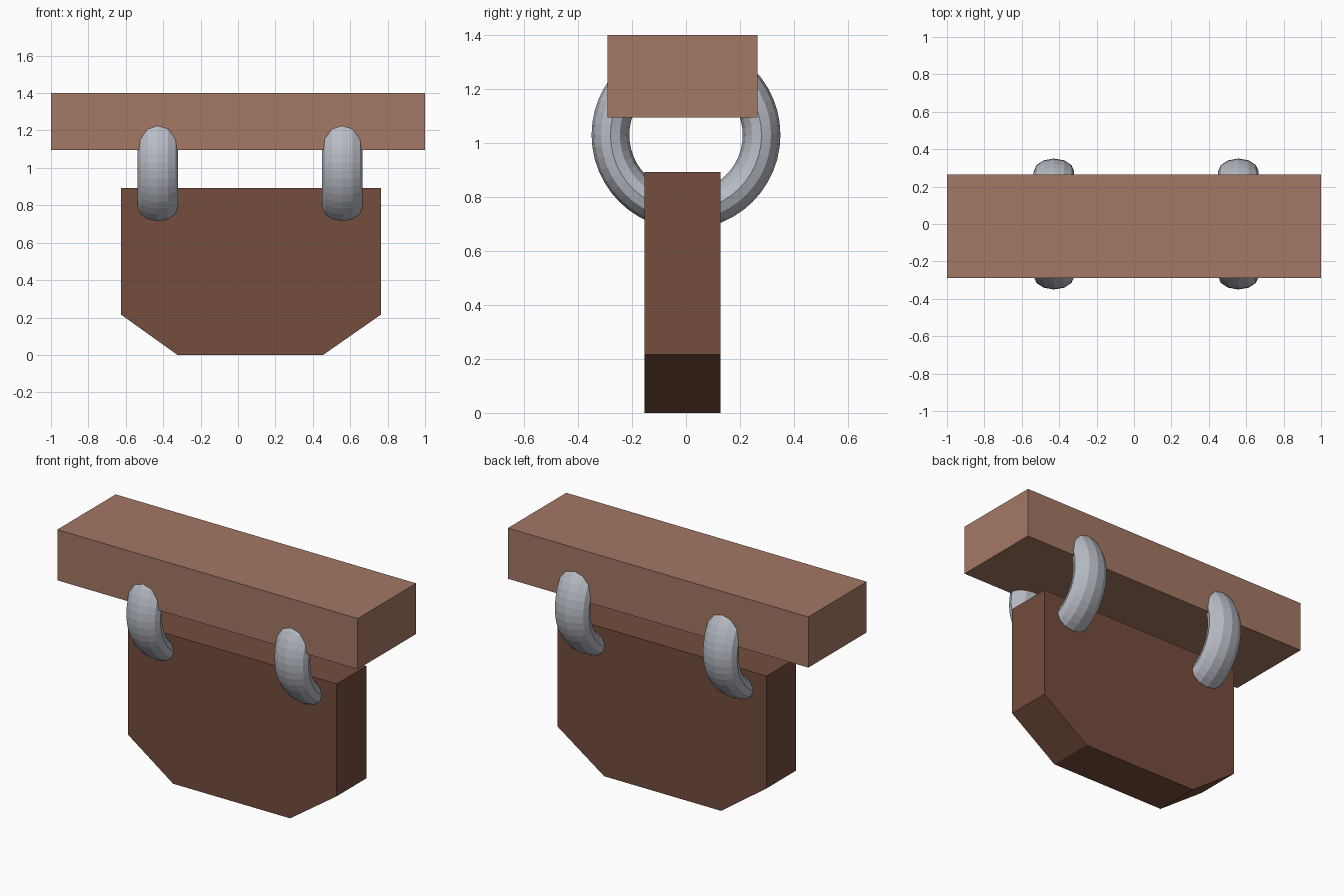
import bpy, bmesh, math
from mathutils import Vector

default = bpy.data.objects.get("Cube")
if default:
    bpy.data.objects.remove(default, do_unlink=True)


def material(name, color):
    mat = bpy.data.materials.new(name)
    mat.use_nodes = True
    rgba = (*color, 1.0)
    mat.diffuse_color = rgba
    mat.node_tree.nodes["Principled BSDF"].inputs["Base Color"].default_value = rgba
    return mat


def prism(name, outline, y_front, y_back, mat):
    """Extrude an x/z outline from the front to the back."""
    bm = bmesh.new()
    face = bm.faces.new([bm.verts.new((x, y_front, z)) for x, z in outline])
    extruded = bmesh.ops.extrude_face_region(bm, geom=[face])["geom"]
    verts = [g for g in extruded if isinstance(g, bmesh.types.BMVert)]
    bmesh.ops.translate(bm, verts=verts, vec=Vector((0, y_back - y_front, 0)))
    bmesh.ops.recalc_face_normals(bm, faces=bm.faces)
    mesh = bpy.data.meshes.new(name)
    bm.to_mesh(mesh)
    bm.free()
    mesh.materials.append(mat)
    obj = bpy.data.objects.new(name, mesh)
    bpy.context.collection.objects.link(obj)
    return obj


light_wood = material("light wood", (0.371, 0.188, 0.127))
dark_wood = material("dark wood", (0.178, 0.074, 0.047))
metal = material("grey metal", (0.479, 0.503, 0.552))

# Horizontal beam
prism("beam", [(-1, 1.095), (1, 1.095), (1, 1.4), (-1, 1.4)], -0.29, 0.265, light_wood)

# Hanging board with clipped lower corners
prism("hanging_board",
      [(-0.324, 0), (0.455, 0), (0.765, 0.216), (0.765, 0.892),
       (-0.626, 0.892), (-0.626, 0.216)],
      -0.154, 0.128, dark_wood)

# Rings joining board and beam, widened along the beam
for name, x in (("right_ring", -0.428), ("left_ring", 0.558)):
    bpy.ops.mesh.primitive_torus_add(
        major_segments=48, minor_segments=12, major_radius=0.28, minor_radius=0.07,
        location=(x, 0, 1.03), rotation=(0, math.pi / 2, 0))
    ring = bpy.context.object
    ring.name = name
    ring.scale.z = 1.55
    ring.data.materials.append(metal)
